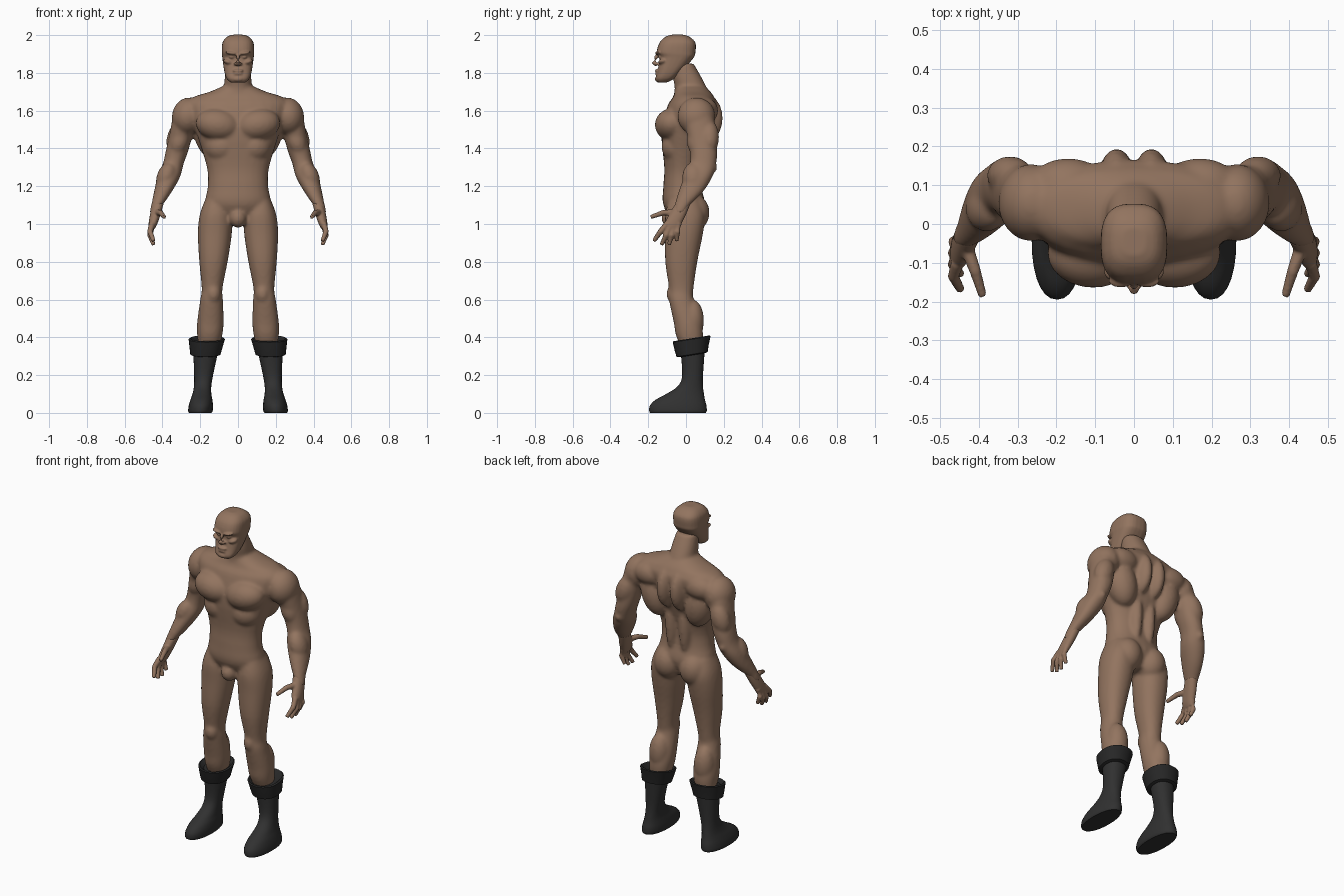
import bpy
import bmesh
from math import cos, sin, pi, radians, copysign
from mathutils import Matrix, Vector, Euler

default_cube = bpy.data.objects.get("Cube")
if default_cube:
    bpy.data.objects.remove(default_cube, do_unlink=True)


def make_material(name, red, green, blue):
    material = bpy.data.materials.new(name)
    material.use_nodes = True
    material.diffuse_color = (red, green, blue, 1)
    shader = material.node_tree.nodes["Principled BSDF"]
    shader.inputs["Base Color"].default_value = (red, green, blue, 1)
    shader.inputs["Roughness"].default_value = .8
    return material


skin_brown = make_material("skin_brown", .29, .175, .115)
boot_black = make_material("boot_black", .03, .03, .03)
cuff_black = make_material("cuff_black", .02, .02, .02)


def refine(rings, steps):
    """Add sections along a smooth curve through the given ones."""
    padded = [rings[0], *rings, rings[-1]]
    for before, start, end, after in zip(padded, padded[1:], padded[2:], padded[3:]):
        for step in range(steps):
            t = step / steps
            yield [q + t * (r - p + t * (2 * p - 5 * q + 4 * r - s + t * (3 * (q - r) + s - p))) / 2
                   for p, q, r, s in zip(before, start, end, after)]
    yield rings[-1]


def bridge(bm, loops):
    """Join successive vertex loops and cap both ends."""
    count = len(loops[0])
    for lower, upper in zip(loops, loops[1:]):
        for i in range(count):
            j = (i + 1) % count
            bm.faces.new((lower[i], lower[j], upper[j], upper[i]))
    bm.faces.new(loops[0])
    bm.faces.new(loops[-1])


def on_axis(z):
    return 0


def rounded(value, power):
    return copysign(abs(value) ** (2 / power), value)


def loft(bm, rings, centre=on_axis, side=1, power=2.2, tilt=0, steps=4, segments=28):
    """Stack rounded sections, each (height, half width, front, back)."""
    loops = []
    for z, half, front, back in refine(rings, steps):
        loop = []
        for i in range(segments):
            angle = 2 * pi * i / segments
            x = centre(z) + half * rounded(cos(angle), power)
            y = (front + back + (back - front) * rounded(sin(angle), power)) / 2
            loop.append(bm.verts.new((side * x, y, z + tilt * y)))
        loops.append(loop)
    bridge(bm, loops)


def tube(bm, points, radii, side=1, segments=12):
    """Round tube through a few points."""
    points = [Vector((side * x, y, z)) for x, y, z in points]
    loops = []
    for i, point in enumerate(points):
        heading = points[min(i + 1, len(points) - 1)] - points[max(i - 1, 0)]
        turn = heading.to_track_quat("Z", "Y")
        angles = [2 * pi * k / segments for k in range(segments)]
        loops.append([bm.verts.new(point + turn @ Vector((cos(a), sin(a), 0)) * radii[i])
                      for a in angles])
    bridge(bm, loops)


def ball(bm, place, size, lean=0, side=1):
    """Ellipsoid, leaning sideways by some degrees."""
    x, y, z = place
    matrix = Matrix.LocRotScale(Vector((side * x, y, z)),
                                Euler((0, radians(lean * side), 0)), Vector(size))
    bmesh.ops.create_uvsphere(bm, u_segments=24, v_segments=16, radius=1, matrix=matrix)


def finish(bm, name, material, voxel=None, smoothing=0):
    """Make an object, either fused into one soft surface or smooth with sharp edges."""
    bmesh.ops.recalc_face_normals(bm, faces=bm.faces)
    mesh = bpy.data.meshes.new(name)
    bm.to_mesh(mesh)
    bm.free()
    mesh.materials.append(material)
    mesh.polygons.foreach_set("use_smooth", [True] * len(mesh.polygons))
    obj = bpy.data.objects.new(name, mesh)
    bpy.context.collection.objects.link(obj)
    if voxel:
        fuse = obj.modifiers.new("fuse", "REMESH")
        fuse.mode = "VOXEL"
        fuse.voxel_size = voxel
        fuse.use_smooth_shade = True
        soften = obj.modifiers.new("soften", "SMOOTH")
        soften.factor = .5
        soften.iterations = smoothing
    else:
        mesh.set_sharp_from_angle(angle=radians(40))


# Sideways course of each limb by height
def arm_centre(z):
    drop = 1.62 - z
    return .28 + .1 * drop + .36 * drop * drop


def leg_centre(z):
    return .17 - .05 * z


def boot_centre(z):
    return .2 - .09 * z


trunk = [(1, .09, -.06, .06), (1.1, .17, -.12, .1), (1.2, .16, -.12, .08),
         (1.3, .165, -.115, .08), (1.48, .22, -.13, .13), (1.62, .27, -.1, .165),
         (1.67, .24, -.07, .15), (1.7, .15, -.06, .13), (1.73, .08, -.05, .1)]
neck = [(1.64, .09, -.07, .14), (1.72, .075, -.06, .11), (1.78, .07, -.07, .08), (1.85, .06, -.07, .04)]
arm = [(1.62, .05, 0, .12), (1.55, .06, -.01, .15), (1.4, .06, .02, .165), (1.32, .055, .02, .16),
       (1.25, .06, -.01, .14), (1.17, .047, -.04, .09), (1.1, .03, -.06, .02), (1.06, .02, -.06, -.01)]
leg = [(1.13, .06, -.09, .07), (1.05, .085, -.11, .1), (.95, .09, -.11, .09), (.8, .075, -.11, .06),
       (.66, .055, -.09, .04), (.6, .06, -.09, .04), (.48, .07, -.065, .08), (.4, .065, -.05, .09),
       (.3, .045, 0, .07)]

muscles = {
    "chest": ((.105, -.075, 1.525), (.12, .09, .085), -10),
    "ribs": ((.085, -.04, 1.41), (.095, .09, .09), 0),
    "upper_spine": ((.045, .1, 1.56), (.05, .095, .13), 0),
    "lower_spine": ((.045, .055, 1.33), (.04, .055, .2), 0),
    "side_back": ((.15, .07, 1.48), (.085, .085, .14), 14),
    "shoulder_blade": ((.17, .1, 1.6), (.1, .07, .07), 0),
    "buttock": ((.085, .035, 1.06), (.085, .09, .1), 0),
    "shoulder": ((.265, .055, 1.57), (.085, .1, .1), -10),
    "biceps": ((.31, .055, 1.44), (.05, .05, .08), -18),
    "triceps": ((.32, .125, 1.46), (.055, .05, .09), -18),
    "elbow": ((.35, .13, 1.3), (.03, .035, .035), 0),
    "forearm": ((.38, .04, 1.25), (.05, .06, .08), -20),
    "knee": ((.13, -.06, .63), (.04, .043, .055), 0),
    "calf": ((.15, .035, .49), (.06, .06, .11), 0),
}

# Body: trunk, neck, limbs and muscles fused together
body = bmesh.new()
loft(body, trunk)
loft(body, neck)
ball(body, (0, -.08, 1.03), (.045, .05, .05))
for side in (-1, 1):
    loft(body, arm, arm_centre, side)
    loft(body, leg, leg_centre, side)
    for place, size, lean in muscles.values():
        ball(body, place, size, lean, side)
finish(body, "body", skin_brown, voxel=.009, smoothing=8)

# Head: squared skull and jaw
skull = [(1.75, .04, -.15, -.1), (1.77, .06, -.16, -.06), (1.81, .073, -.15, -.02),
         (1.88, .083, -.14, .04), (1.91, .086, -.155, .05), (1.96, .082, -.14, .05),
         (1.99, .06, -.11, .02), (2.002, .03, -.08, -.01)]
midline_features = {
    "upper_lip": ((0, -.153, 1.812), (.028, .012, .008)),
    "lower_lip": ((0, -.152, 1.795), (.025, .012, .008)),
    "chin": ((0, -.148, 1.768), (.03, .017, .016)),
}
paired_features = {
    "brow": ((.034, -.145, 1.905), (.033, .02, .009), -8),
    "eye": ((.034, -.134, 1.884), (.015, .015, .008), 0),
    "cheekbone": ((.052, -.122, 1.858), (.027, .025, .014), -20),
    "nostril": ((.013, -.154, 1.848), (.009, .013, .008), 0),
}
head = bmesh.new()
loft(head, skull, power=2.7)
tube(head, [(0, -.145, 1.905), (0, -.16, 1.88), (0, -.17, 1.855), (0, -.155, 1.84)],
     [.008, .011, .014, .01])
for place, size in midline_features.values():
    ball(head, place, size)
for side in (-1, 1):
    for place, size, lean in paired_features.values():
        ball(head, place, size, lean, side)
finish(head, "head", skin_brown, voxel=.005, smoothing=3)

palm = [(1.11, .03, -.055, .025), (1.05, .028, -.09, 0), (1, .023, -.115, -.025), (.975, .016, -.11, -.035)]
shoe = [(0, .06, -.19, .105), (.012, .065, -.195, .11), (.04, .064, -.19, .108), (.07, .058, -.16, .1),
        (.1, .05, -.105, .095), (.14, .046, -.045, .09), (.2, .05, -.02, .09), (.34, .068, -.03, .1)]
fold = [(.3, .065, -.03, .1), (.305, .08, -.05, .115), (.34, .087, -.06, .12),
        (.385, .096, -.07, .13), (.39, .088, -.065, .125), (.37, .062, -.045, .09)]


def palm_centre(z):
    return .423 + .25 * (1.11 - z)


for side, label in ((1, "left"), (-1, "right")):
    # Hand: palm, four spread fingers and thumb
    hand = bmesh.new()
    loft(hand, palm, palm_centre, side)
    for finger in range(4):
        y = -.1 + .02 * finger
        reach = .07 - .02 * finger
        tip = .88 + .02 * abs(finger - 1.5)
        tube(hand, [(.455, y, 1), (.466, y - reach / 2, tip + .05), (.447, y - reach, tip)],
             [.017, .015, .011], side)
    tube(hand, [(.43, -.065, 1.06), (.41, -.12, 1.06), (.39, -.186, 1.037)], [.018, .015, .011], side)
    finish(hand, label + "_hand", skin_brown, voxel=.005, smoothing=3)

    # Boot: sole, foot and shaft
    boot = bmesh.new()
    loft(boot, shoe, boot_centre, side)
    finish(boot, label + "_boot", boot_black)

    # Folded cuff, dipping toward the front
    cuff = bmesh.new()
    loft(cuff, fold, boot_centre, side, tilt=.16, steps=1)
    finish(cuff, label + "_boot_cuff", cuff_black)
